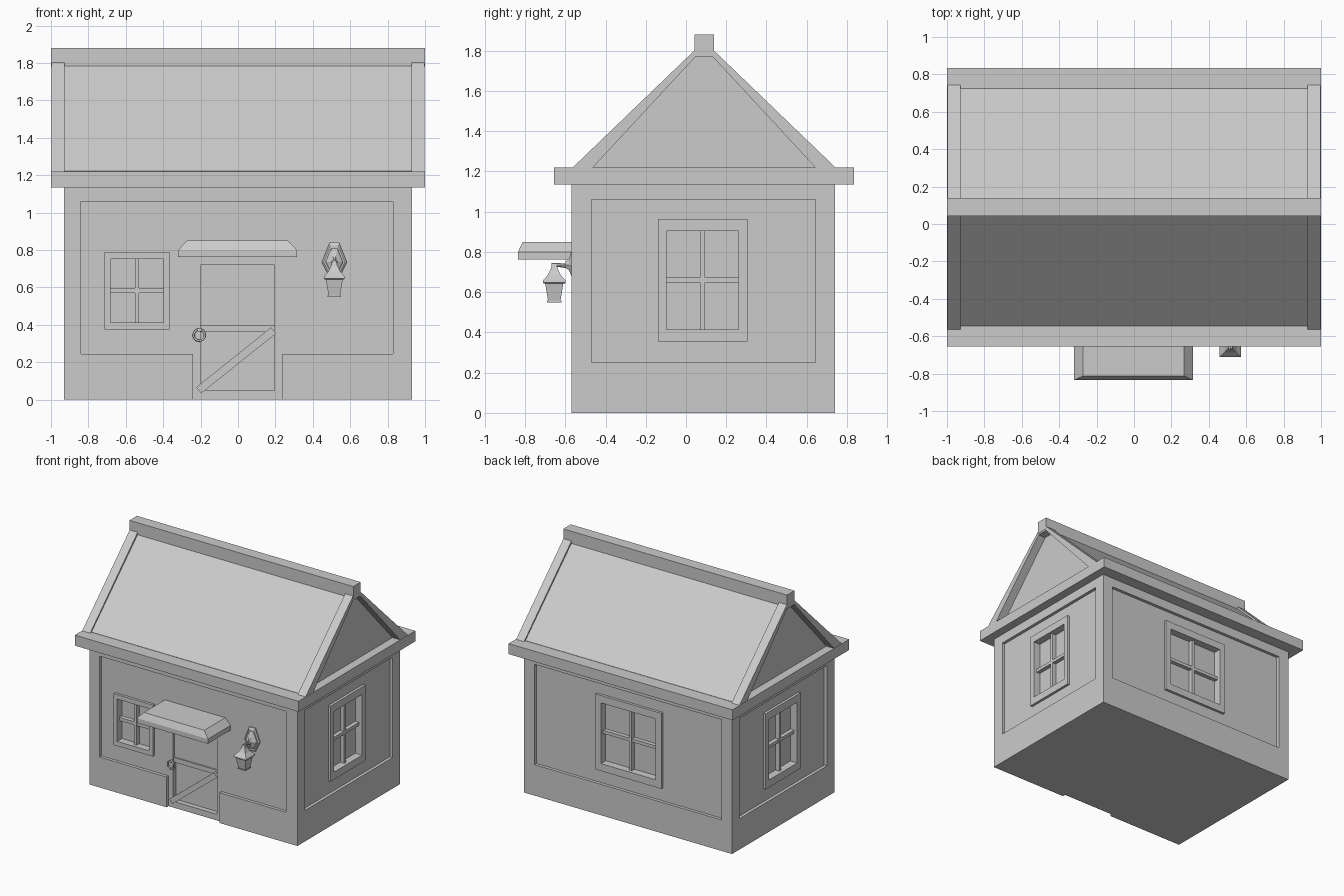
import bpy, bmesh
from math import cos, sin, atan2, pi
from mathutils import Vector

if "Cube" in bpy.data.objects:
    bpy.data.objects.remove(bpy.data.objects["Cube"])

YF, YB, XW = -0.57, 0.74, 0.93   # front, back and side wall planes


def loft(name, rings):
    """Closed solid through rings with equal point counts."""
    bm = bmesh.new()
    vs = [[bm.verts.new(p) for p in r] for r in rings]
    n = len(vs[0])
    for a, b in zip(vs, vs[1:]):
        for i in range(n):
            j = (i + 1) % n
            bm.faces.new((a[i], a[j], b[j], b[i]))
    bm.faces.new(vs[0][::-1])
    bm.faces.new(vs[-1])
    bmesh.ops.recalc_face_normals(bm, faces=bm.faces)
    me = bpy.data.meshes.new(name)
    bm.to_mesh(me)
    bm.free()
    ob = bpy.data.objects.new(name, me)
    bpy.context.collection.objects.link(ob)
    return ob


def rect(x0, x1, y0, y1, z):
    return [(x0, y0, z), (x1, y0, z), (x1, y1, z), (x0, y1, z)]


def box(name, x0, x1, y0, y1, z0, z1):
    return loft(name, [rect(x0, x1, y0, y1, z0), rect(x0, x1, y0, y1, z1)])


def profile_x(name, pts, x0, x1):
    return loft(name, [[(x, y, z) for y, z in pts] for x in (x0, x1)])


def on_wall(side, u, z, d):
    """Point at u along a wall, height z, distance d outward."""
    return {'front': (u, YF - d, z), 'back': (u, YB + d, z),
            'right': (XW + d, u, z), 'left': (-XW - d, u, z)}[side]


def wall_poly(name, side, pts, d0, d1):
    return loft(name, [[on_wall(side, u, z, d) for u, z in pts] for d in (d0, d1)])


def wall_box(name, side, u0, u1, z0, z1, d0, d1):
    return wall_poly(name, side, [(u0, z0), (u1, z0), (u1, z1), (u0, z1)], d0, d1)


def cut(target, cutter):
    m = target.modifiers.new('cut', 'BOOLEAN')
    m.operation, m.solver, m.object = 'DIFFERENCE', 'EXACT', cutter
    bpy.context.view_layer.objects.active = target
    bpy.ops.object.modifier_apply(modifier=m.name)
    bpy.data.objects.remove(cutter)


# Walls with sunken panels
walls = box('walls', -XW, XW, YF, YB, 0, 1.16)
D = -0.025
cut(walls, wall_poly('cutter', 'front', [
    (-.84, .245), (-.24, .245), (-.24, -.1), (.235, -.1), (.235, .245),
    (.83, .245), (.83, 1.06), (-.84, 1.06)], D, .1))
cut(walls, wall_box('cutter', 'back', -.835, .835, .25, 1.06, D, .1))
for s in ('left', 'right'):
    cut(walls, wall_box('cutter', s, -.47, .645, .25, 1.06, D, .1))


def window(side, u0, u1, z0, z1, a, b):
    """Four-pane window: a = side frame width, b = top and bottom frame width."""
    i0, i1, j0, j1 = u0 + a, u1 - a, z0 + b, z1 - b
    cut(walls, wall_box('cutter', side, i0, i1, j0, j1, -.065, .1))
    frame = wall_box(side + '_window_frame', side, u0, u1, z0, z1, D - .005, -.004)
    cut(frame, wall_box('cutter', side, i0, i1, j0, j1, -.2, .2))
    uc, zc = (i0 + i1) / 2, (j0 + j1) / 2
    wall_box(side + '_window_mullion', side, uc - .012, uc + .012, j0, j1, -.07, -.03)
    wall_box(side + '_window_crossbar', side, i0, i1, zc - .013, zc + .013, -.07, -.032)


window('front', -.715, -.365, .375, .79, .032, .037)
window('back', -.295, .295, .355, .965, .05, .06)
window('left', -.14, .305, .355, .965, .043, .06)
window('right', -.14, .305, .355, .965, .043, .06)

# Split door with a diagonal brace
cut(walls, wall_box('cutter', 'front', -.2, .195, .05, .72, -.065, .1))
wall_box('upper_door', 'front', -.2, .195, .4, .72, -.07, -.045)
wall_box('door_rail', 'front', -.2, .195, .362, .4, -.07, -.035)
a, b = Vector((-.21, .05)), Vector((.19, .37))
n = Vector((a.y - b.y, b.x - a.x)).normalized() * .021
wall_poly('door_brace', 'front', [tuple(p) for p in (a - n, b - n, b + n, a + n)], -.06, -.012)

# Ring handle
bpy.ops.mesh.primitive_torus_add(location=(-.207, YF + .012, .345), rotation=(pi / 2, 0, 0),
                                 major_radius=.03, minor_radius=.006,
                                 major_segments=20, minor_segments=8)
bpy.context.object.name = 'door_ring'
bpy.ops.object.shade_smooth()
wall_box('door_ring_mount', 'front', -.215, -.199, .365, .383, -.05, -.005)

# Awning with bevelled top
loft('awning', [rect(-.32, .315, -.835, -.53, .762), rect(-.32, .315, -.835, -.53, .8),
                rect(-.272, .268, -.812, -.53, .85)])

# Roof: eave slab, sloped body, gable boards, ridge beam
box('eave_slab', -1, 1, -.655, .835, 1.135, 1.22)
profile_x('roof', [(-.545, 1.21), (-.545, 1.222), (.045, 1.785), (.135, 1.785),
                   (.725, 1.222), (.725, 1.21)], -XW, XW)
boards = [(-.565, 1.218), (.045, 1.805), (.135, 1.805), (.745, 1.218),
          (.645, 1.218), (.135, 1.768), (.045, 1.768), (-.465, 1.218)]
for side, s in (('left', -1), ('right', 1)):
    profile_x(side + '_gable_boards', boards, s * (XW - .003), s * .998)
box('ridge_beam', -1, 1, .043, .138, 1.782, 1.88)

# Wall lantern: plate, arm, lantern body and cap
LX, LZ, LY = .515, .735, -.655
hexa = [(-.025, .105), (.025, .105), (.067, .0), (.025, -.085), (-.025, -.085), (-.067, 0)]
loft('lamp_plate', [[on_wall('front', LX + u * k, LZ + z * k, d) for u, z in hexa]
                    for k, d in ((1, -.03), (1, -.015), (.85, -.008), (.7, -.008),
                                 (.62, 0), (.3, .012), (.15, .03))])
loft('lamp_arm', [[(LX + r * cos(t * pi / 4), y, z + r * sin(t * pi / 4)) for t in range(8)]
                  for y, z, r in ((-.58, .728, .012), (-.61, .732, .01),
                                  (-.64, .736, .01), (-.668, .736, .01))])


def square_stack(name, levels):
    loft(name, [rect(LX - h, LX + h, LY - h, LY + h, z) for z, h in levels])


square_stack('lamp_body', [(.55, .036), (.558, .036), (.558, .031), (.642, .045)])
square_stack('lamp_cap', [(.642, .05), (.648, .057), (.66, .055), (.685, .032),
                          (.715, .017), (.742, .011)])
